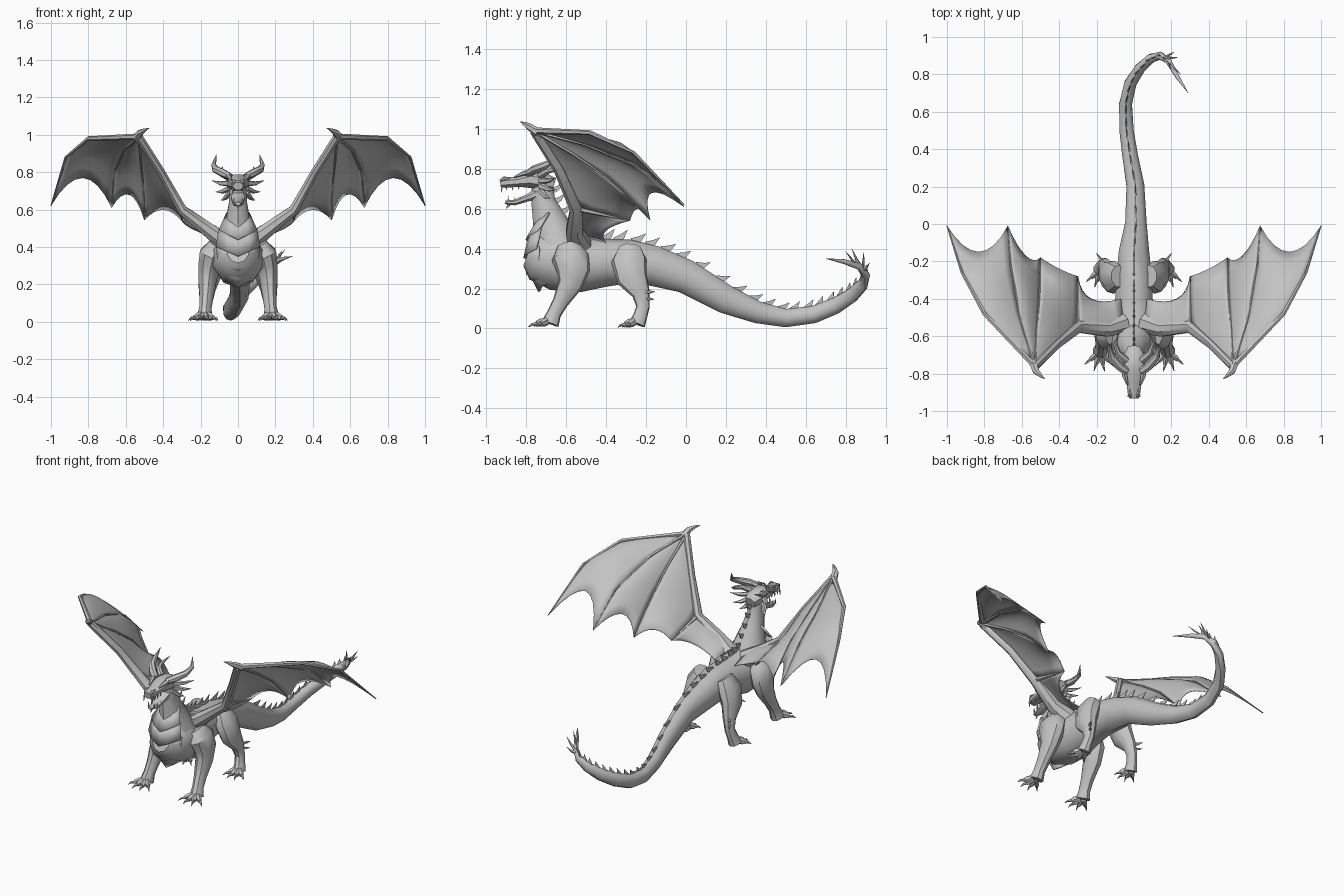
import bpy, bmesh, math
from mathutils import Vector as V

cube = bpy.data.objects.get("Cube")
if cube:
    bpy.data.objects.remove(cube)

grey = bpy.data.materials.new("stone grey")
grey.use_nodes = True
tone = (0.55, 0.55, 0.55, 1)
grey.diffuse_color = tone
grey.node_tree.nodes["Principled BSDF"].inputs["Base Color"].default_value = tone

Z, Y = V((0, 0, 1)), V((0, 1, 0))


def make(name, verts, faces, mirror=False, thick=0, angle=40):
    """Mesh object, or a left and right pair."""
    for side, sx in ((("left_", 1), ("right_", -1)) if mirror else (("", 1),)):
        bm = bmesh.new()
        vs = [bm.verts.new((v[0] * sx, v[1], v[2])) for v in verts]
        for f in faces:
            bm.faces.new([vs[i] for i in f])
        bmesh.ops.recalc_face_normals(bm, faces=bm.faces)
        me = bpy.data.meshes.new(side + name)
        bm.to_mesh(me)
        bm.free()
        me.shade_smooth()
        me.set_sharp_from_angle(angle=math.radians(angle))
        me.materials.append(grey)
        ob = bpy.data.objects.new(side + name, me)
        bpy.context.collection.objects.link(ob)
        if thick:
            mod = ob.modifiers.new("thickness", "SOLIDIFY")
            mod.thickness, mod.offset = thick, 0


def tubes(name, paths, sides=8, up=Z, mirror=False, angle=40):
    """Loft elliptical rings along paths of (x, y, z, half width, half height)."""
    verts, faces = [], []
    for path in paths:
        start, n = len(verts), len(path)
        pts = [V(p[:3]) for p in path]
        for i, p in enumerate(path):
            t = (pts[min(i + 1, n - 1)] - pts[max(i - 1, 0)]).normalized()
            s = t.cross(up).normalized()
            u = s.cross(t)
            for k in range(sides):
                a = 2 * math.pi * (k + 0.5) / sides
                verts.append(pts[i] + s * p[3] * math.cos(a) + u * p[4] * math.sin(a))
        for i in range(n - 1):
            for k in range(sides):
                a, b = start + i * sides, (k + 1) % sides
                faces.append((a + k, a + b, a + sides + b, a + sides + k))
        faces.append(range(start, start + sides))
        faces.append(range(start + (n - 1) * sides, start + n * sides))
    make(name, verts, faces, mirror, angle=angle)


def sample(path, f):
    f = max(0, min(f, 0.9999)) * (len(path) - 1)
    i = int(f)
    return V(path[i]).lerp(V(path[i + 1]), f - i)


def spike(a, b, w, h, bend=0.0):
    """Tapering horn path with a slight upward bend."""
    a, b = V(a), V(b)
    m = a.lerp(b, 0.55) - Z * bend
    return [(*a, w, h), (*m, w * 0.65, h * 0.65), (*b, 0.001, 0.001)]


# Torso and tail in one loft
trunk = [(0, -.79, .38, .06, .07), (0, -.75, .365, .11, .125), (0, -.65, .34, .14, .15),
         (0, -.52, .32, .13, .138), (0, -.4, .33, .105, .12), (0, -.28, .335, .1, .11),
         (0, -.15, .31, .085, .1)]
tail = [(.01, 0, .26, .06, .085), (.008, .2, .145, .05, .072), (-.02, .36, .08, .044, .055),
        (-.04, .5, .052, .04, .046), (-.045, .64, .07, .036, .044), (-.02, .75, .115, .034, .042),
        (.03, .83, .165, .03, .038), (.09, .885, .22, .026, .032), (.14, .9, .265, .022, .025),
        (.185, .87, .31, .016, .018), (.23, .79, .335, .012, .012), (.29, .7, .35, .001, .001)]
tubes("torso_and_tail", [trunk + tail], 10)

# Neck, skull and open jaw
neck = [(0, -.64, .4, .12, .12), (0, -.665, .48, .09, .105), (0, -.69, .56, .064, .08),
        (0, -.715, .64, .05, .06), (0, -.72, .72, .048, .052)]
tubes("neck", [neck], 10, Y)
tubes("skull", [[(0, -.66, .72, .035, .035), (0, -.71, .735, .06, .048), (0, -.78, .745, .062, .045),
                 (0, -.84, .735, .044, .028), (0, -.9, .73, .037, .028), (0, -.93, .725, .028, .022)]], 8)
tubes("lower_jaw", [[(0, -.71, .69, .045, .035), (0, -.79, .655, .038, .02),
                     (0, -.86, .63, .028, .015), (0, -.905, .632, .014, .01)]], 8)
tubes("horn", [[(.04, -.79, .775, .022, .018), (.08, -.76, .795, .024, .022),
                (.12, -.71, .815, .02, .02), (.13, -.66, .84, .013, .014),
                (.115, -.63, .895, .001, .001)],
               [(.04, -.73, .765, .02, .018), (.085, -.69, .79, .016, .016),
                (.1, -.64, .8, .011, .011), (.08, -.58, .83, .001, .001)]], 7, mirror=True)
tubes("cheek_spikes", [spike((.045, -.73, z), tip, .018, .018, .008) for z, tip in
                       ((.74, (.14, -.65, .755)), (.715, (.12, -.65, .695)), (.69, (.09, -.68, .65)))],
      5, mirror=True)
tubes("brow", [[(.035, -.86, .758, .006, .004), (.05, -.81, .778, .016, .012), (.055, -.75, .79, .005, .005)]],
      6, mirror=True)
tubes("nostril", [[(.02, -.93, .74, .006, .005), (.024, -.91, .752, .011, .01), (.024, -.88, .752, .003, .003)]],
      6, mirror=True)
tubes("teeth", [spike((.03, y, .715), (.03, y - .005, .715 - h), .006, .006)
                for y, h in ((-.92, .035), (-.895, .022), (-.865, .025), (-.835, .02))]
      + [spike((.02, y, .635), (.022, y, .635 + h), .005, .005)
         for y, h in ((-.89, .03), (-.86, .022), (-.83, .022))], 4, Y, True)
tubes("chin_spike", [spike((0, -.88, .63), (0, -.9, .6), .008, .01)], 5, Y)

# Chest plates: overlapping V-shaped bands
rows = [(-.752, .53, .06), (-.795, .45, .1), (-.805, .36, .115), (-.79, .28, .105), (-.73, .195, .08)]
for (y0, z0, w0), (y1, z1, w1) in zip(rows, rows[1:]):
    verts = []
    for y, z, w in ((y0 + .008, z0, w0), (y1 - .004, z1 - .01, w1)):
        verts += [(-w, y + .06, z + .05), (-w * .5, y + .012, z + .025), (0, y, z),
                  (w * .5, y + .012, z + .025), (w, y + .06, z + .05)]
    make("chest_plate", verts, [(i, i + 1, i + 6, i + 5) for i in range(4)], thick=.012, angle=25)

# Legs, feet and claws
front_leg = [(.11, -.59, .41, .05, .06), (.14, -.58, .36, .07, .095), (.157, -.565, .29, .06, .085),
             (.165, -.58, .22, .05, .062), (.17, -.63, .13, .038, .04), (.175, -.66, .075, .034, .036),
             (.18, -.68, .025, .042, .045)]
hind_leg = [(.08, -.28, .4, .05, .06), (.115, -.285, .34, .058, .09), (.14, -.27, .25, .05, .078),
            (.155, -.225, .175, .036, .046), (.165, -.215, .11, .029, .034), (.175, -.23, .06, .032, .036),
            (.18, -.245, .022, .04, .042)]
for name, leg, reach in (("front", front_leg, .1), ("hind", hind_leg, .088)):
    tubes(name + "_leg", [leg], 9, Y, True)
    foot = V(leg[-1][:3])
    toes, claws = [], []
    for deg in (-42, -12, 18, 50):
        d = V((math.sin(math.radians(deg)), -math.cos(math.radians(deg)), 0))
        a, b = foot + d * .02 + Z * .012, foot + d * reach * .7 - Z * .003
        toes.append([(*a, .018, .02), (*a.lerp(b, .6), .017, .02), (*b, .012, .014)])
        claws.append(spike(b, foot + d * (reach + .012) - Z * .017, .009, .01, -.006))
    tubes(name + "_toes", toes, 6, mirror=True)
    tubes(name + "_claws", claws, 5, mirror=True)
tubes("heel_spurs", [spike((.165, -.21, .18), (.2, -.155, .185), .012, .012),
                     spike((.17, -.2, .15), (.2, -.16, .145), .01, .01)], 5, mirror=True)

# Fins down the neck, back and tail
fins = []
for i in range(5):
    p = sample(neck, .22 + i * .17)
    base = V((0, p[1] + p[4] - .012, p[2]))
    fins.append(spike(base, base + V((0, .06, .045)), .007, .024, .01))
spine = trunk[2:] + tail
for i in range(27):
    f = .02 + i * .033
    p, q = sample(spine, f), sample(spine, f + .02)
    t = (V(q[:3]) - V(p[:3])).normalized()
    n = t.cross(Z).normalized().cross(t)
    size = .075 - .0016 * i
    base = V(p[:3]) + n * (p[4] - .012)
    fins.append(spike(base, base + t * size * .9 + n * size * .8, .006, size * .45, size * .1))
tubes("spine_fins", fins, 4)
tubes("tail_tip_spikes", [spike((.16, .885, .29), tip, .01, .012, .008) for tip in
                          ((.2, .83, .4), (.235, .89, .38), (.215, .92, .33), (.25, .8, .385))], 5)

# Wings: arm, finger bones and scalloped membrane
wrist, elbow, spur = (.53, -.76, .99), (.3, -.55, .6), (.3, -.28, .54)
finger1 = [wrist, (.8, -.48, .98), (.92, -.26, .88), (1, -.01, .62)]
finger2 = [wrist, (.61, -.5, .92), (.66, -.22, .8), (.675, -.01, .61)]
finger3 = [wrist, (.52, -.56, .87), (.505, -.36, .73), (.5, -.18, .545)]
finger4 = [wrist, (.4, -.63, .8), elbow, spur]


def taper(path, r0, r1):
    n = len(path) - 1
    return [(*p, r0 + (r1 - r0) * i / n, r0 + (r1 - r0) * i / n) for i, p in enumerate(path)]


tubes("wing_arm", [[(.06, -.53, .42, .06, .06), (.15, -.56, .485, .042, .045), (*elbow, .028, .034),
                    (.41, -.64, .8, .022, .026), (*wrist, .022, .024)]], 8, Y, True)
tubes("wing_fingers", [taper(finger1, .017, .003), taper(finger2, .011, .002), taper(finger3, .011, .002),
                       taper(finger4[2:], .016, .002)], 6, mirror=True)
tubes("wing_claw", [[(.54, -.74, .98, .024, .022), (.525, -.785, 1.01, .02, .018),
                     (.5, -.81, 1.025, .011, .01), (.475, -.83, 1.035, .001, .001)]], 6, mirror=True)


def membrane(name, a, b, valley, sag, n=8):
    """Ruled sheet between two bones with its free edge drawn in to the valley."""
    pull = V(valley) - (V(a[-1]) + V(b[-1])) / 2
    verts = []
    for i in range(n + 1):
        u = i / n
        for j in range(n + 1):
            v = j / n
            p = sample(a, u).lerp(sample(b, u), v) + pull * 4 * v * (1 - v) * u * u
            verts.append(p + Z * sag * math.sin(math.pi * u) * math.sin(math.pi * v))
    w = n + 1
    make(name, verts, [(i * w + j, i * w + j + 1, i * w + w + j + 1, i * w + w + j)
                       for i in range(1 if a[0] == b[0] else 0, n) for j in range(n)]
         + ([(0, w + j, w + j + 1) for j in range(n)] if a[0] == b[0] else []), True, .004)


membrane("outer_membrane", finger1, finger2, (.83, -.15, .77), .01)
membrane("middle_membrane", finger2, finger3, (.58, -.17, .68), .01)
membrane("inner_membrane", finger3, finger4, (.4, -.24, .6), .01)
membrane("root_membrane", [elbow, (.3, -.43, .58), spur],
         [(.05, -.58, .47), (.06, -.5, .455), (.07, -.4, .43)], (.23, -.4, .49), .01)
